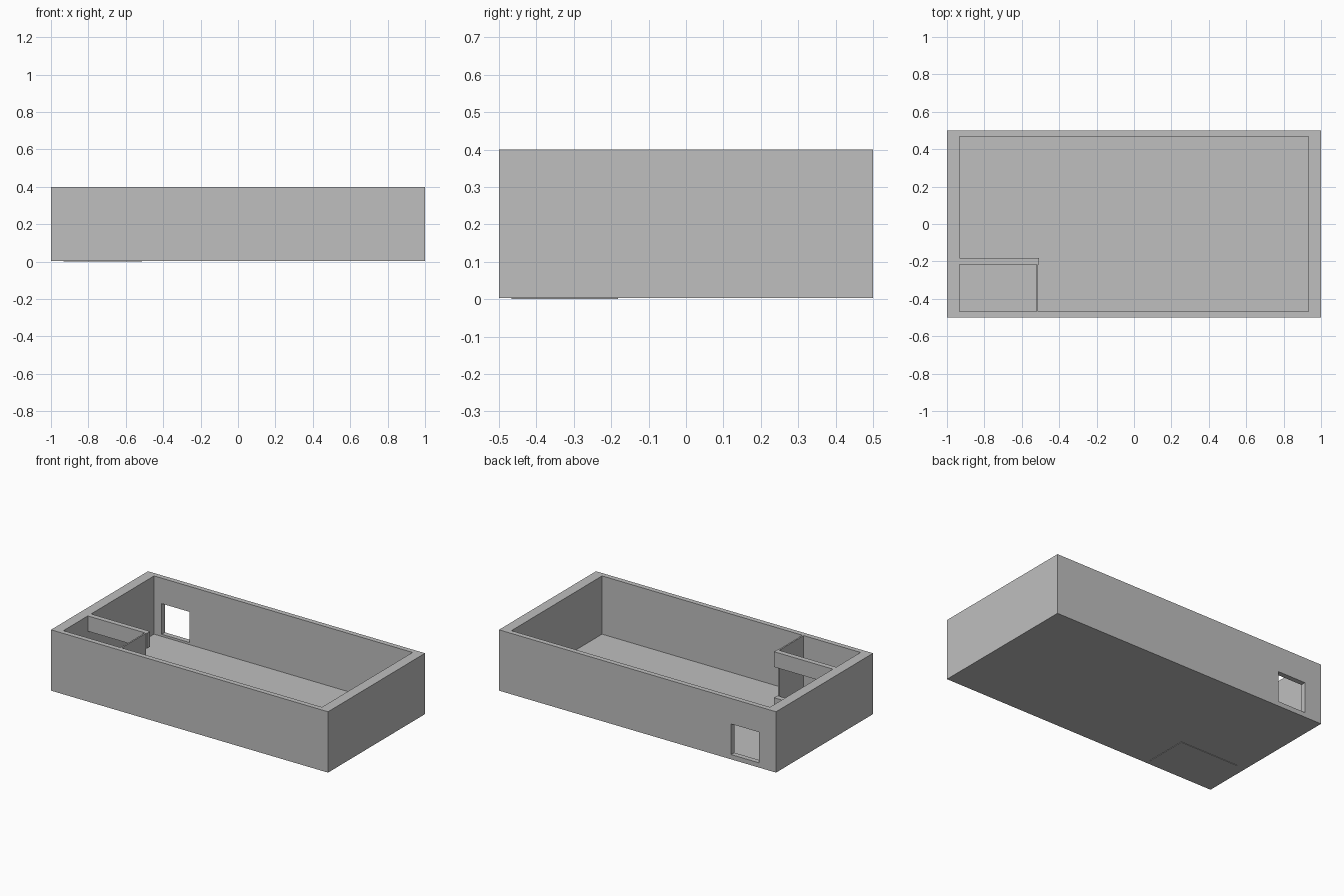
import bpy
import bmesh
from mathutils import Matrix, Vector

cube = bpy.data.objects.get("Cube")
if cube:
    bpy.data.objects.remove(cube, do_unlink=True)

# Single plaster colour
plaster = bpy.data.materials.new("plaster_grey")
plaster.use_nodes = True
grey = (0.52, 0.52, 0.52, 1)
plaster.diffuse_color = grey
plaster.node_tree.nodes["Principled BSDF"].inputs["Base Color"].default_value = grey


def box(name, low, high):
    """Axis-aligned block between two corners."""
    low, high = Vector(low), Vector(high)
    bm = bmesh.new()
    bmesh.ops.create_cube(bm, size=1, matrix=Matrix.Translation((low + high) / 2)
                          @ Matrix.Diagonal((*(high - low), 1)))
    mesh = bpy.data.meshes.new(name)
    bm.to_mesh(mesh)
    bm.free()
    mesh.materials.append(plaster)
    obj = bpy.data.objects.new(name, mesh)
    bpy.context.collection.objects.link(obj)
    return obj


def cut(target, low, high):
    """Subtract a block from the target and discard the cutter."""
    cutter = box("cutter", low, high)
    cutter.hide_render = True
    mod = target.modifiers.new("cut", 'BOOLEAN')
    mod.operation = 'DIFFERENCE'
    mod.solver = 'EXACT'
    mod.object = cutter
    bpy.context.view_layer.objects.active = target
    bpy.ops.object.modifier_apply(modifier=mod.name)
    bpy.data.objects.remove(cutter, do_unlink=True)


top, floor = 0.4, 0.02
in_x, in_y = 0.933, 0.467

# Outer walls and floor, with one square window through the back wall
shell = box("outer_walls", (-1, -0.5, 0.003), (1, 0.5, top))
cut(shell, (-in_x, -in_y, floor), (in_x, in_y, 0.6))
cut(shell, (-0.878, 0.4, 0.034), (-0.676, 0.6, 0.234))

# Corner room: thin side partition, thicker rear partition with a wide opening
rear, rear_front = -0.182, -0.216
side, side_in, end = -0.512, -0.522, -0.507
box("room_base", (-in_x, -in_y, 0), (side, rear, 0.01))
box("room_side_wall", (side_in, -in_y, 0.01), (side, rear_front, top))
box("room_rear_sill", (-in_x, rear_front, 0.01), (end, rear, 0.1))
box("room_rear_lintel", (-in_x, rear_front, 0.3), (end, rear, top))
